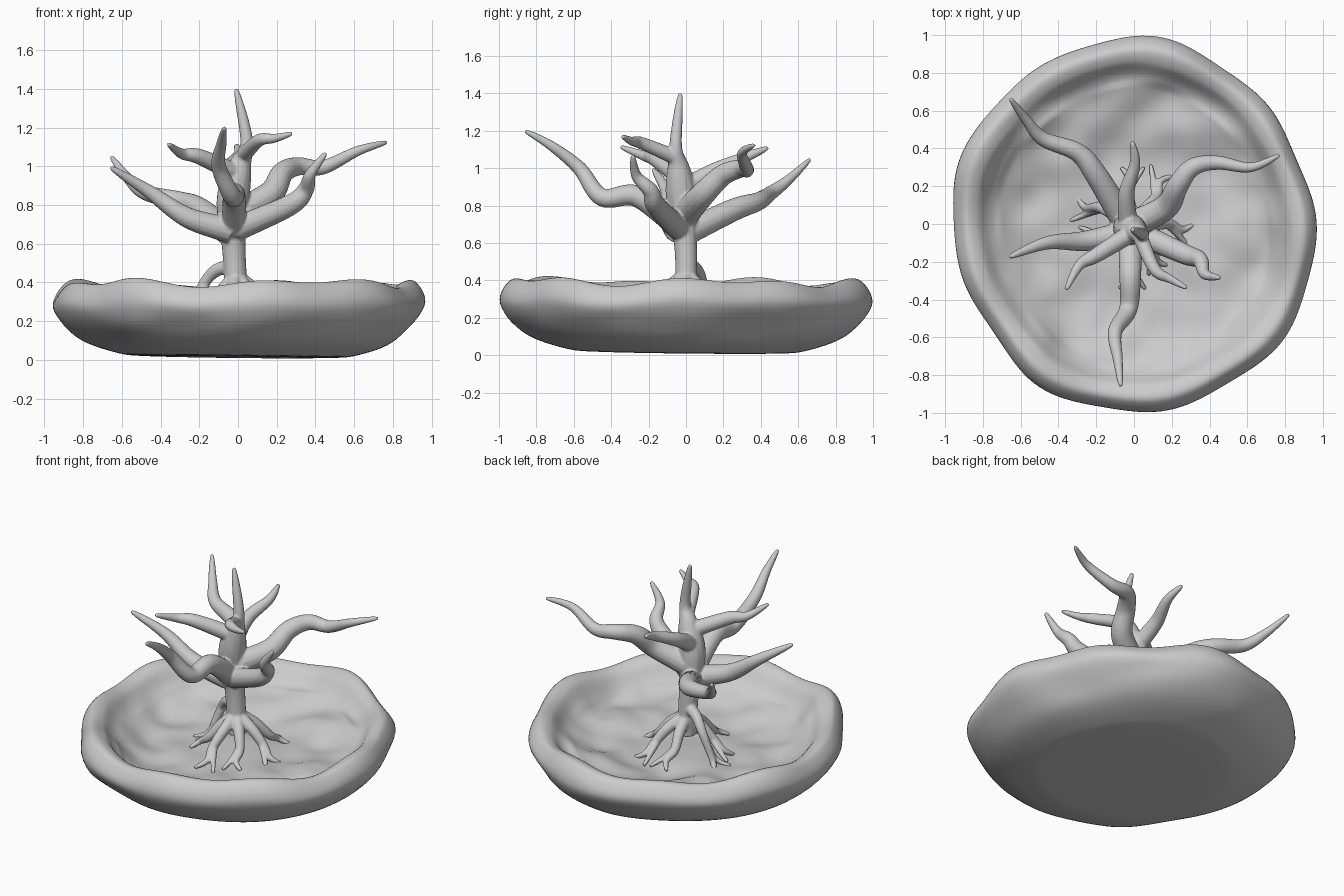
import bpy, bmesh, math
from mathutils import Vector, noise

if "Cube" in bpy.data.objects:
    bpy.data.objects.remove(bpy.data.objects["Cube"])


def catmull(pts, steps, closed=False):
    """Smooth list of vectors through the given points."""
    out, n = [], len(pts)
    pick = (lambda i: pts[i % n]) if closed else (lambda i: pts[max(0, min(n - 1, i))])
    for i in range(n if closed else n - 1):
        p = [Vector(pick(i + k)) for k in (-1, 0, 1, 2)]
        for s in range(steps):
            t = s / steps
            out.append(0.5 * (2 * p[1] + (p[2] - p[0]) * t
                              + (2 * p[0] - 5 * p[1] + 4 * p[2] - p[3]) * t ** 2
                              + (3 * p[1] - p[0] - 3 * p[2] + p[3]) * t ** 3))
    if not closed:
        out.append(Vector(pts[-1]))
    return out


def skin(bm, rings):
    """Bridge rings of vertices and cap both ends."""
    n = len(rings[0])
    for a, b in zip(rings, rings[1:]):
        for i in range(n):
            j = (i + 1) % n
            bm.faces.new((a[i], a[j], b[j], b[i]))
    bm.faces.new(rings[0][::-1])
    bm.faces.new(rings[-1])


def finish(bm, name):
    bmesh.ops.recalc_face_normals(bm, faces=bm.faces)
    mesh = bpy.data.meshes.new(name)
    bm.to_mesh(mesh)
    bm.free()
    for f in mesh.polygons:
        f.use_smooth = True
    obj = bpy.data.objects.new(name, mesh)
    bpy.context.collection.objects.link(obj)
    return obj


def limb(bm, pts, radius, sides=14):
    """Round limb through the points; radius is a function of 0..1 along it."""
    path = catmull(pts, 8)
    last = len(path) - 1
    rings, u = [], Vector((0.31, 0.92, 0.2))
    for i, c in enumerate(path):
        d = (path[min(i + 1, last)] - path[max(i - 1, 0)]).normalized()
        u = (u - d * u.dot(d)).normalized()
        v, r = d.cross(u), radius(i / last)
        rings.append([bm.verts.new(c + r * (u * math.cos(a) + v * math.sin(a)))
                      for a in (2 * math.pi * k / sides for k in range(sides))])
    skin(bm, rings)


def taper(start, end=.009):
    return lambda t: end + (start - end) * (1 - t) ** .75


# Rock dish: outline radius every 30 degrees, swept by one cross-section
outline = [.955, .93, .955, .99, .96, .975, .96, .935, .985, .99, .985, .985]
radii = [v[0] for v in catmull([(r, 0) for r in outline], 14, True)]
section = [(.03, .015), (.48, .015), (.66, .033), (.86, .11), (1, .27), (.95, .385),
           (.87, .375), (.78, .285), (.62, .22), (.3, .185), (.01, .19)]
bm = bmesh.new()
rings = []
for k, (f, z) in enumerate(catmull(section, 7)):
    inside = k > 42
    ring = []
    for i, r in enumerate(radii):
        a = 2 * math.pi * i / len(radii)
        r += .01 * math.sin(9 * a + 1.5) * min(1, z * 5) * f ** 4
        x, y, h = f * r * math.cos(a), f * r * math.sin(a), z
        w = noise.noise(Vector((x * 2.6, y * 2.6, z * 3 + 4)))
        if inside:      # lumpy floor and wall
            edge = min(1, (.87 - f) * 8)
            h += .05 * w * min(1, f * 2) * edge
            h += .035 * noise.noise(Vector((x * 5, y * 5, 7))) * min(1, f * 2) * edge
        elif z > .04:   # dented outer side
            s = 1 + .07 * w * min(1, (z - .04) * 8) * max(0, 1 - z / .3)
            x, y = x * s, y * s
        if z > .2 and f > .75:      # wavy rim
            wave = .013 * math.sin(5 * a + .6) + .014 * math.sin(9 * a + 2.2) - .008 * y
            h += wave * min(1, (z - .2) / .15)
        if not inside and z < .2:   # slightly tilted underside
            h -= (.012 * x + .012 * y) * (1 - z / .2)
        ring.append(bm.verts.new((x, y, max(0, h))))
    rings.append(ring)
skin(bm, rings)
finish(bm, "rock_dish")

# Tree trunk, swelling at the crotch and narrowing to a spire
bm = bmesh.new()
limb(bm, [(-.005, 0, .3), (-.02, 0, .55), (-.03, -.02, .8), (.01, -.04, 1),
          (.045, -.055, 1.13), (-.01, -.03, 1.4)],
     lambda t: .011 + .048 * (1 - t ** 4) + .027 * math.exp(-((t - .45) / .15) ** 2)
     - .007 * math.exp(-((t - .75) / .12) ** 2))

# Branches: starting radius, then the path
branches = [
    (.07, [(-.05, .01, .66), (-.2, .26, .78), (-.3, .38, .82), (-.48, .45, .865),
           (-.57, .55, .94), (-.655, .665, 1.05)]),                         # back left
    (.07, [(-.04, -.05, .67), (-.26, -.09, .735), (-.46, -.1, .87),
           (-.66, -.175, .995)]),                                           # left
    (.068, [(-.02, -.03, .68), (-.02, -.26, .85), (-.03, -.45, .845), (-.1, -.57, 1.0),
            (-.085, -.72, 1.12), (-.07, -.86, 1.2)]),                       # front
    (.066, [(0, -.04, .68), (.27, -.16, .8), (.35, -.19, .88), (.375, -.265, .96),
            (.455, -.285, 1.07)]),                                          # front right
    (.075, [(0, 0, .76), (.17, .09, .86), (.23, .2, .965), (.31, .3, 1.0),
            (.44, .325, .995), (.62, .3, 1.08), (.77, .365, 1.125)]),       # right
    (.052, [(0, -.04, .96), (-.2, -.165, 1.05), (-.29, -.22, 1.065),
            (-.36, -.35, 1.115)]),                                          # upper left
    (.042, [(.03, -.06, 1.06), (.11, -.24, 1.135), (.19, -.29, 1.145),
            (.28, -.34, 1.17)]),                                            # upper right
    (.055, [(-.03, 0, .9), (-.04, .16, .99), (.005, .32, 1.06), (-.01, .44, 1.11)]),
]
for start, path in branches:
    limb(bm, path, taper(start))

# Roots: seven spreading legs around the trunk, each with a forked toe
for i in range(7):
    a = 2 * math.pi * i / 7
    reach = .32 + .05 * math.sin(3 * i)
    lift = .12 if i == 3 else 0     # one root arches high
    turn = .4 if i % 2 else -.4

    def at(part, swing, z):
        q = a + swing
        return (part * reach * math.cos(q), part * reach * math.sin(q), z)

    limb(bm, [(-.01, 0, .43 + lift * .4), at(.35, 0, .345 + lift), at(.6, 0, .26 + lift),
              at(.8, turn * .3, .215), at(1, 0, .18)], taper(.04))
    limb(bm, [at(.55, 0, .27 + lift), at(.75, turn * .6, .22), at(1, turn, .18)], taper(.024))

# Fuse all limbs into one smooth skin
tree = finish(bm, "tree")
remesh = tree.modifiers.new("fuse", 'REMESH')
remesh.mode = 'VOXEL'
remesh.voxel_size = .007
remesh.use_smooth_shade = True
soften = tree.modifiers.new("soften", 'SMOOTH')
soften.factor = .5
soften.iterations = 5
